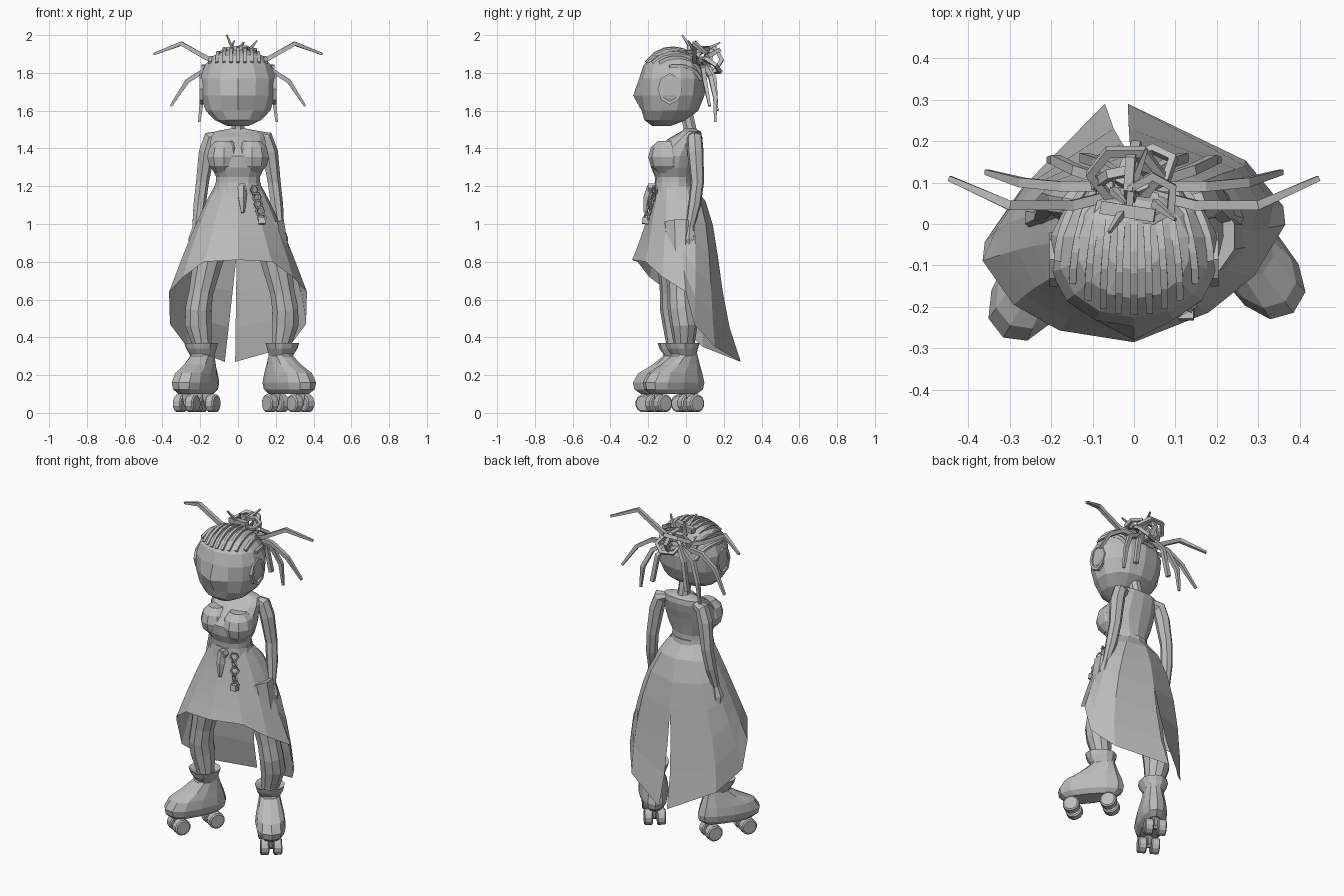
import bpy, math
from math import sin, cos, pi, sqrt, copysign
from mathutils import Vector, Matrix

scene_cube = bpy.data.objects.get("Cube")
if scene_cube:
    bpy.data.objects.remove(scene_cube, do_unlink=True)

GREY = (0.5, 0.5, 0.5, 1)
clay = bpy.data.materials.new("plain grey")
clay.diffuse_color = GREY
clay.use_nodes = True
clay.node_tree.nodes["Principled BSDF"].inputs["Base Color"].default_value = GREY


def make(name, verts, faces):
    mesh = bpy.data.meshes.new(name)
    mesh.from_pydata([tuple(v) for v in verts], [], faces)
    mesh.materials.append(clay)
    obj = bpy.data.objects.new(name, mesh)
    bpy.context.collection.objects.link(obj)
    return obj


def loft(name, rings, closed=False):
    """Skin equal-length rings; cap the ends, or join last to first."""
    n, m = len(rings[0]), len(rings)
    faces = []
    for r in range(m if closed else m - 1):
        a, b = r * n, (r + 1) % m * n
        faces += [(a + i, a + (i + 1) % n, b + (i + 1) % n, b + i) for i in range(n)]
    if not closed:
        faces += [tuple(reversed(range(n))), tuple(range((m - 1) * n, m * n))]
    return make(name, [v for ring in rings for v in ring], faces)


def soft(v, power):
    return copysign(abs(v) ** power, v)


def oval(cx, cy, z, rx, ry, n, power=1):
    angles = [2 * pi * (i + .5) / n for i in range(n)]
    return [Vector((cx + rx * soft(cos(a), power), cy + ry * soft(sin(a), power), z)) for a in angles]


def tube(name, path, radii, n=4, closed=False):
    pts = [Vector(p) for p in path]
    if isinstance(radii, float):
        radii = [radii] * len(pts)
    span = pts[len(pts) // 2] - pts[0] if closed else pts[-1] - pts[0]
    ref = Vector((0, 1, 0)) if abs(span.normalized().y) < .7 else Vector((1, 0, 0))
    if closed:
        ref = (pts[1] - pts[0]).cross(pts[2] - pts[0])
    rings = []
    for i, p in enumerate(pts):
        if closed:
            d = pts[(i + 1) % len(pts)] - pts[i - 1]
        else:
            d = pts[min(i + 1, len(pts) - 1)] - pts[max(i - 1, 0)]
        u = ref.cross(d).normalized()
        w = d.cross(u).normalized()
        rings.append([p + radii[i] * (u * cos(a) + w * sin(a))
                      for a in [2 * pi * (k + .5) / n for k in range(n)]])
    return loft(name, rings, closed)


def loop(name, centre, rx, ry, tilt, thick, n=6):
    rot = Matrix.Rotation(tilt[1], 3, 'Z') @ Matrix.Rotation(tilt[0], 3, 'X')
    path = [Vector(centre) + rot @ Vector((rx * cos(2 * pi * i / n), ry * sin(2 * pi * i / n), 0))
            for i in range(n)]
    return tube(name, path, thick, 4, True)


# Head: level, centre y, half width, half depth; nose pulled out of the face
head = [(1.52, -.13, .06, .05), (1.55, -.11, .125, .11), (1.60, -.085, .175, .15),
        (1.68, -.075, .203, .173), (1.77, -.07, .205, .178), (1.84, -.07, .18, .155),
        (1.89, -.06, .135, .12), (1.92, -.05, .07, .06)]
rings = [oval(0, c, z, rx, ry, 14, .93) for z, c, rx, ry in head]
rings[3][10].y -= .032
loft("head", rings)
tube("neck", [(0, .02, 1.46), (0, .02, 1.51), (0, 0, 1.6)], [.05, .036, .036], 8)

# Cornrow braids over the crown
for i in range(11):
    x = -.185 + .037 * i
    yf = -.07 - .185 * sqrt(max(.01, .6 - (x / .22) ** 2))
    path = []
    for k in range(7):
        t = k / 6
        y, xx = yf + (.08 - yf) * t, x * (1 - .35 * t * t)
        h = max(0, 1 - (xx / .22) ** 2 - ((y + .07) / .185) ** 2)
        path.append((xx, y, 1.72 + .212 * sqrt(h)))
    tube("braid_row", path, .012, 4)

# Tangled bun and its upright ends
loop("bun_loop", (-.02, .12, 1.89), .085, .07, (.5, 0), .016)
loop("bun_loop", (.04, .06, 1.92), .06, .055, (.2, .5), .014)
loop("bun_loop", (-.02, .11, 1.86), .075, .07, (1.3, .2), .016)
loop("bun_loop", (0, .12, 1.87), .07, .07, (1.4, 1.5), .016)
loop("bun_loop", (.03, .13, 1.84), .07, .06, (-.7, .4), .014)
tube("bun_tie", [(-.08, .04, 1.92), (.05, .02, 1.93)], .022)
spikes = [((-.02, .04, 1.91), (-.06, -.02, 2.0)), ((.05, .05, 1.91), (.1, .01, 1.97)),
          ((.0, .1, 1.92), (.03, .18, 1.96)), ((-.05, .08, 1.9), (-.02, .05, 1.97))]
for base, tip in spikes:
    tube("bun_spike", [base, tip], [.014, .005])

# Loose locks on both sides
locks = [[(.05, .07, 1.84), (.15, .045, 1.87), (.3, .045, 1.955), (.445, .11, 1.9)],
         [(.05, .09, 1.83), (.17, .09, 1.82), (.27, .1, 1.755), (.355, .125, 1.625)],
         [(.05, .1, 1.83), (.14, .13, 1.78), (.19, .155, 1.67), (.205, .155, 1.54)],
         [(.03, .11, 1.84), (.09, .15, 1.77), (.12, .16, 1.6)]]
for s in (-1, 1):
    for lock in locks:
        tube("hair_lock", [(s * x, y, z) for x, y, z in lock], [.017, .017, .016, .009][:len(lock)])

    # Ear: rim around a recessed plate
    loop("ear_rim", (s * .194, -.085, 1.715), .056, .074, (pi / 2, pi / 2), .013, 8)
    tube("ear_plate", [(s * .16, -.085, 1.715), (s * .196, -.085, 1.715)], .05, 8)

    # Bust
    bust = []
    for k in range(1, 6):
        a = pi * k / 6
        bust.append(oval(s * .075, -.1, 1.355 - .098 * cos(a), .093 * sin(a), .1 * sin(a), 10))
    loft("bust", bust)

    # Arm and hand
    arm = [(.08, .04, 1.475), (.145, .045, 1.455), (.168, .05, 1.38), (.19, .06, 1.22),
           (.205, .045, 1.1), (.222, .02, .98), (.232, .015, .92), (.24, .025, .83)]
    tube("arm", [(s * x, y, z) for x, y, z in arm],
         [.02, .042, .044, .036, .034, .022, .034, .012], 7)
    tube("thumb", [(s * .22, .0, .95), (s * .22, -.025, .91), (s * .225, -.025, .88)],
         [.014, .013, .007])

# Torso: level, half width, front y, back y
torso = [(1.18, .12, -.16, .035), (1.25, .118, -.165, .035), (1.30, .145, -.185, .045),
         (1.36, .16, -.19, .06), (1.41, .152, -.15, .075), (1.46, .145, -.08, .085),
         (1.49, .125, -.025, .08), (1.505, .045, -.01, .05)]
loft("torso", [oval(0, (f + b) / 2, z, w, (b - f) / 2, 14, .9) for z, w, f, b in torso])
loft("waistband", [oval(0, -.062, z, w, w * .85, 14) for z, w in ((1.15, .135), (1.22, .123))])

# Long open-backed skirt: each column is waist, upper and lower control, hem
columns = [[(0, -.165, 1.2), (0, -.19, 1.07), (0, -.235, .93), (0, -.285, .81)],
           [(.07, -.15, 1.2), (.11, -.17, 1.07), (.14, -.2, .93), (.18, -.235, .8)],
           [(.115, -.1, 1.2), (.18, -.11, 1.07), (.24, -.13, .9), (.29, -.16, .72)],
           [(.125, -.05, 1.2), (.2, -.03, 1.07), (.28, -.04, .87), (.365, -.045, .64)],
           [(.11, .0, 1.2), (.22, .06, 1.07), (.32, .03, .76), (.36, .0, .47)],
           [(.06, .03, 1.2), (.18, .14, 1.1), (.28, .1, .65), (.27, .12, .35)],
           [(0, .04, 1.2), (0, .2, 1.1), (0, .14, .62), (0, .29, .27)]]
ROWS = 6
verts, faces = [], []
for j in range(-6, 7):
    p0, p1, p2, p3 = [Vector(p) for p in columns[abs(j)]]
    for r in range(ROWS + 1):
        t = r / ROWS
        q = 1 - t
        v = p0 * q ** 3 + p1 * 3 * t * q * q + p2 * 3 * t * t * q + p3 * t ** 3
        if j < 0:
            v.x = -v.x
        v.y += .12 * v.x * t
        if abs(j) == 6:
            v.x -= .015 * t + (max(0, t - .5) * .11 if j < 0 else 0)
        verts.append(v)
for c in range(12):
    for r in range(ROWS):
        a = c * (ROWS + 1) + r
        faces.append((a, a + 1, a + ROWS + 2, a + ROWS + 1))
make("skirt", verts, faces)

# Belt pendant and hanging chain
tube("pendant_knot", [(.022, -.15, 1.19), (.022, -.2, 1.19)], .028, 6)
tube("pendant_drop", [(.022, -.185, 1.2), (.022, -.2, 1.14), (.025, -.215, 1.06)],
     [.022, .026, .01], 5)
for k in range(5):
    loop("chain_link", (.09 + .009 * k, -.165 - .011 * k, 1.18 - .037 * k), .022, .024,
         (pi / 2, .5 * (-1) ** k), .007, 6)
tube("chain_charm", [(.125, -.21, 1.035), (.127, -.215, 1.0)], .026, 4)

# Legs, boots and skates
for s, dx, dy, turn in ((1, 0, .01, .66), (-1, .04, -.03, .52)):
    def at(x, y, z):
        return Vector((s * x + dx, y + dy, z))

    leg = [(.15, -.04, 1.0), (.2, -.04, .8), (.235, -.04, .64), (.25, -.035, .55),
           (.25, -.02, .47), (.23, -.02, .36), (.23, -.02, .28)]
    tube("leg", [at(*p) for p in leg], [.1, .082, .068, .072, .074, .054, .05], 10)

    # Foot axis, turned outwards
    ax, side = Vector((s * sin(turn), -cos(turn), 0)), Vector((cos(turn), s * sin(turn), 0))
    ankle = at(.23, -.025, 0)

    # Broad rounded toe, narrower heel
    def foot_ring(z, c, length, width, n=12):
        return [ankle + ax * (c + length * soft(cos(a), .85)) + Vector((0, 0, z))
                + side * width * soft(sin(a), .85) * (1 + .15 * cos(a))
                for a in [2 * pi * i / n for i in range(n)]]

    boot = [(.10, .06, .15, .055), (.125, .06, .185, .078), (.16, .06, .192, .086),
            (.21, .05, .168, .08), (.255, .015, .115, .068), (.30, -.01, .075, .058),
            (.345, -.01, .06, .054)]
    loft("boot", [foot_ring(*b) for b in boot])
    loft("boot_cuff", [foot_ring(.30, -.01, .062, .058), foot_ring(.34, 0, .08, .076),
                       foot_ring(.37, 0, .09, .084), foot_ring(.35, 0, .05, .05)])
    # Wheel pairs on axles
    for d in (-.05, .165):
        hub = ankle + ax * d + Vector((0, 0, .05))
        tube("axle", [hub - side * .055, hub + side * .055], .014, 6)
        tube("truck", [hub, hub + Vector((0, 0, .07))], [.022, .04], 4)
        for w in (-1, 1):
            path = [hub + side * w * o for o in (.012, .018, .056, .062)]
            tube("wheel", path, [.04, .048, .048, .04], 12)
